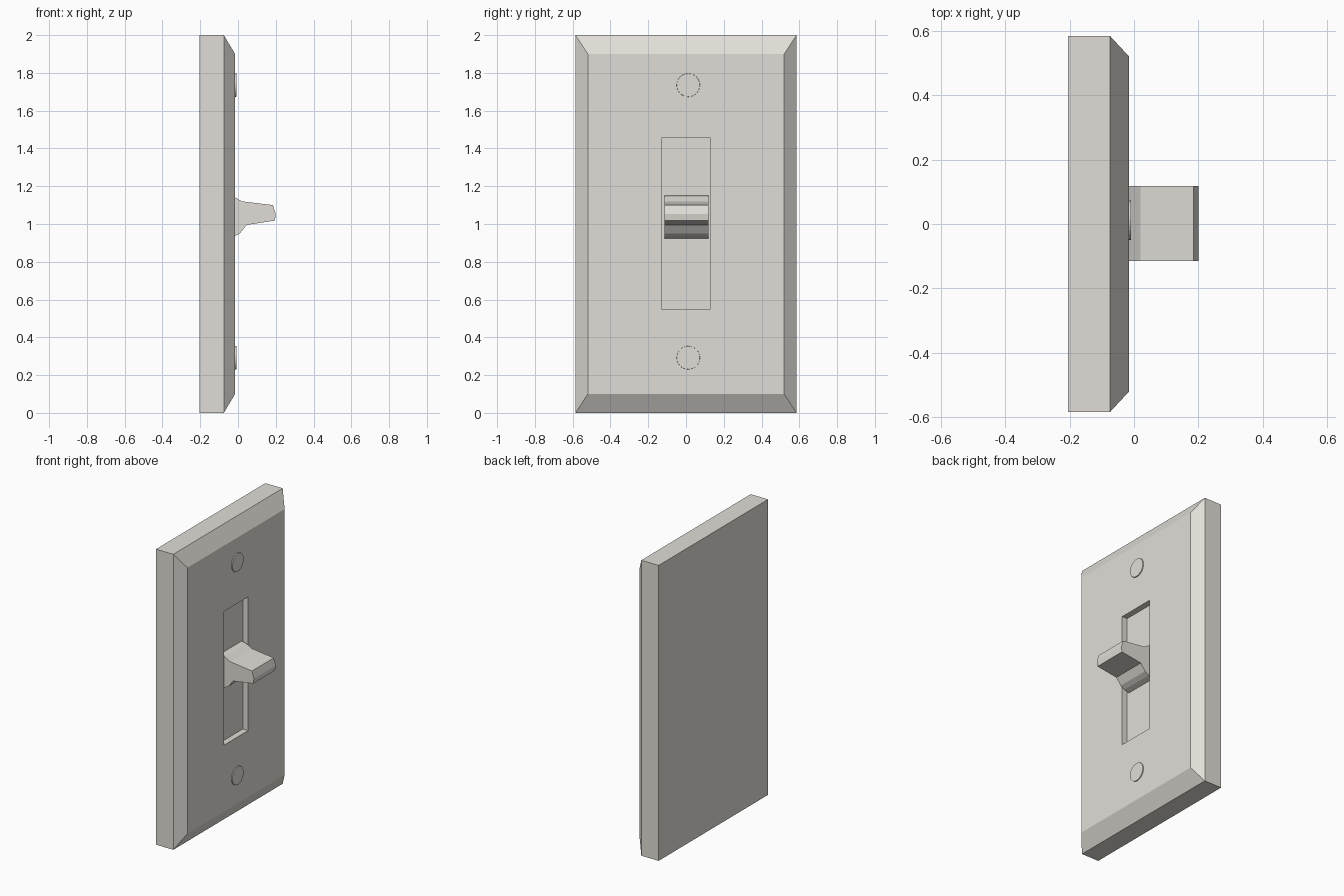
import bpy, bmesh, math
from mathutils import Matrix

if "Cube" in bpy.data.objects:
    bpy.data.objects.remove(bpy.data.objects["Cube"])

# one warm off-white plastic
mat = bpy.data.materials.new("warm off white")
mat.diffuse_color = (0.75, 0.73, 0.68, 1)
mat.use_nodes = True
mat.node_tree.nodes["Principled BSDF"].inputs["Base Color"].default_value = mat.diffuse_color


def finish(name, bm):
    bmesh.ops.recalc_face_normals(bm, faces=bm.faces[:])
    me = bpy.data.meshes.new(name)
    bm.to_mesh(me)
    bm.free()
    me.materials.append(mat)
    ob = bpy.data.objects.new(name, me)
    bpy.context.collection.objects.link(ob)
    return ob


def skin(name, rings):
    """Join rings of points in order and close both ends."""
    bm = bmesh.new()
    vs = [[bm.verts.new(p) for p in ring] for ring in rings]
    n = len(vs[0])
    for a, b in zip(vs, vs[1:]):
        for i in range(n):
            j = (i + 1) % n
            bm.faces.new((a[i], a[j], b[j], b[i]))
    bm.faces.new(vs[0])
    bm.faces.new(vs[-1])
    return finish(name, bm)


def rect(x, half_y, z0, z1):
    return [(x, -half_y, z0), (x, half_y, z0), (x, half_y, z1), (x, -half_y, z1)]


# wall plate: back, bevel start, front face, slot rim, slot floor
skin("wall_plate", [
    rect(-0.205, 0.585, 0, 2),
    rect(-0.075, 0.585, 0, 2),
    rect(-0.015, 0.52, 0.1, 1.9),
    rect(-0.015, 0.13, 0.55, 1.455),
    rect(-0.055, 0.13, 0.55, 1.455),
])

# toggle lever: side profile (x, z) extruded across y
profile = [(-0.056, 1.15), (-0.02, 1.143), (0.02, 1.12), (0.185, 1.1),
           (0.2, 1.052), (0.195, 1.018), (0.045, 0.995), (0.01, 0.95),
           (-0.02, 0.933), (-0.056, 0.922)]
skin("toggle_lever", [[(x, y, z) for x, z in profile] for y in (-0.115, 0.118)])

# flat screw heads above and below the slot
for name, z in (("lower_screw", 0.292), ("upper_screw", 1.735)):
    bm = bmesh.new()
    bmesh.ops.create_cone(
        bm, cap_ends=True, segments=24, radius1=0.063, radius2=0.061, depth=0.014,
        matrix=Matrix.Translation((-0.016, 0.012, z)) @ Matrix.Rotation(math.pi / 2, 4, 'Y'))
    finish(name, bm)
